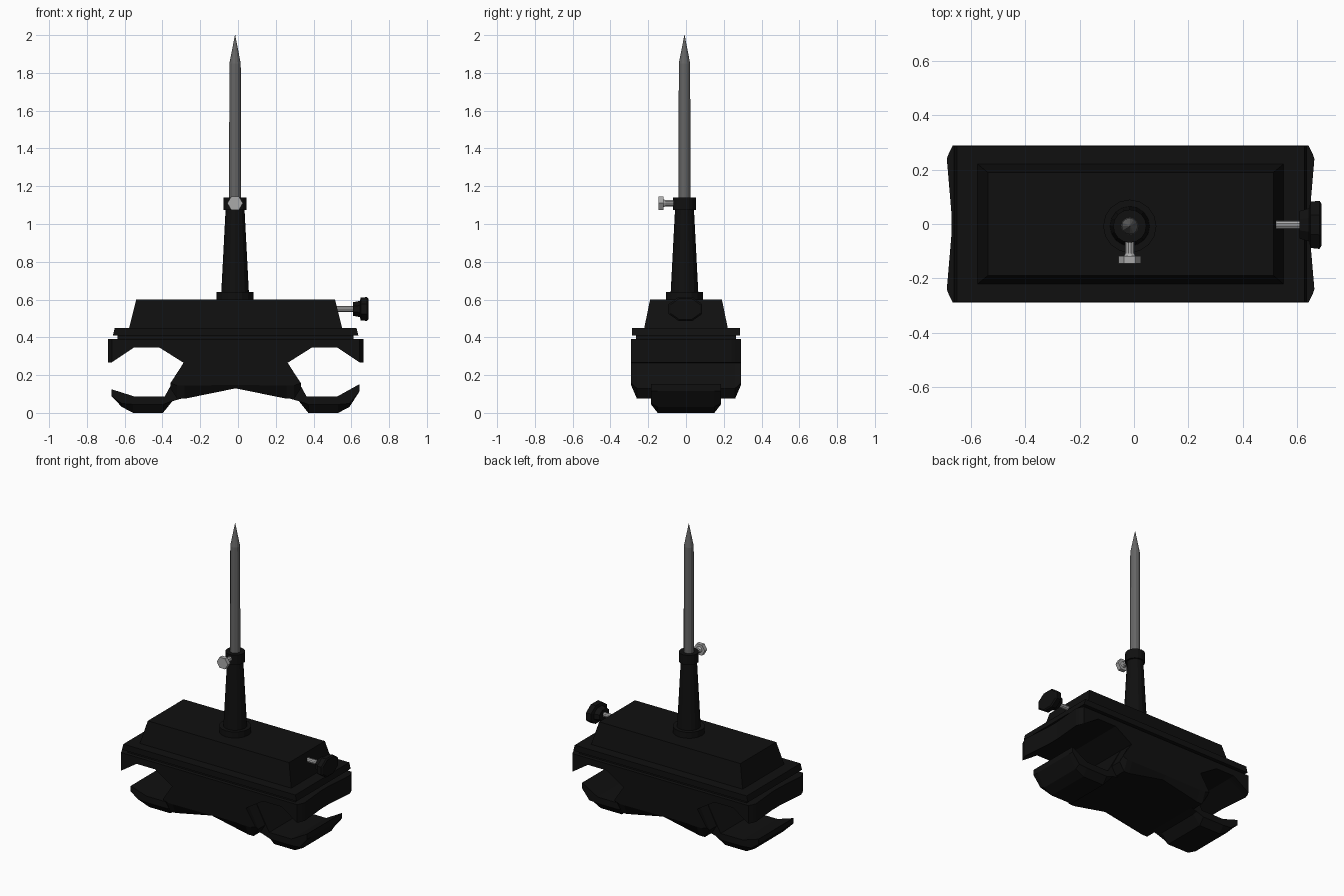
import bpy, bmesh
from math import cos, sin, pi

if "Cube" in bpy.data.objects:
    bpy.data.objects.remove(bpy.data.objects["Cube"])

CX = -0.0125  # centre line of the body


def material(name, v):
    m = bpy.data.materials.new(name)
    m.diffuse_color = (v, v, v, 1)
    m.use_nodes = True
    m.node_tree.nodes["Principled BSDF"].inputs["Base Color"].default_value = m.diffuse_color
    return m


BLACK = material("black", 0.005)
STEEL = material("steel", 0.13)
BRIGHT = material("bright_metal", 0.4)


def loft(name, rings, mat):
    """Skin a list of equal-length closed rings and cap both ends."""
    bm = bmesh.new()
    vs = [[bm.verts.new(p) for p in r] for r in rings]
    n = len(rings[0])
    for a, b in zip(vs, vs[1:]):
        for i in range(n):
            j = (i + 1) % n
            bm.faces.new((a[i], a[j], b[j], b[i]))
    bm.faces.new(vs[0])
    bm.faces.new(vs[-1])
    bmesh.ops.recalc_face_normals(bm, faces=bm.faces)
    me = bpy.data.meshes.new(name)
    bm.to_mesh(me)
    bm.free()
    ob = bpy.data.objects.new(name, me)
    bpy.context.collection.objects.link(ob)
    me.materials.append(mat)
    return ob


def turned(name, axis, centre, stations, sides, mat, squash=1.0, phase=0.0):
    """Rings of (position along axis, radius) around an axis."""
    cx, cy, cz = centre
    rings = []
    for t, r in stations:
        ring = []
        for i in range(sides):
            a = 2 * pi * i / sides + phase
            u, v = r * cos(a), r * squash * sin(a)
            ring.append({'X': (t, cy + u, cz + v),
                         'Y': (cx + u, t, cz + v),
                         'Z': (cx + u, cy + v, t)}[axis])
        rings.append(ring)
    return loft(name, rings, mat)


def stacked(name, levels, mat):
    """Rectangles of (z, half x, half y) lofted upward."""
    loft(name, [[(CX + sx * hx, sy * hy, z) for sx, sy in
                 ((-1, -1), (1, -1), (1, 1), (-1, 1))] for z, hx, hy in levels], mat)


# Main body: mirrored jaw profile, layered through the depth
def body_ring(y, end, lift):
    half = [(end, 0.39), (end, 0.268), (0.54, 0.345), (0.402, 0.345),
            (0.275, 0.265), (0.345, 0.13 + lift * 0.4), (0.31, 0.075 + lift),
            (0.27, 0.075 + lift)]
    pts = half + [(0, 0.13 + lift * 0.25)] + [(-x, z) for x, z in reversed(half)]
    return [(CX + x, y, z) for x, z in pts]


layers = [(0.29, 0.655, 0.07), (0.26, 0.67, 0.0), (0.24, 0.677, 0.0), (0.04, 0.66, 0.0)]
rings = [body_ring(-y, e, l) for y, e, l in layers]
rings += [body_ring(y, e, l) for y, e, l in reversed(layers)]
loft("clamp_body", rings, BLACK)

# Lower hooks on both ends
for side, tip, name in ((-1, 0.0, "left_hook"), (1, 0.028, "right_hook")):
    def hook_ring(y, up):
        pts = [(0.2, 0.265), (0.277, 0.265), (0.375, 0.088), (0.54, 0.088),
               (0.657, 0.125 + tip), (0.657, 0.088 + tip), (0.603, 0.032 + up * 0.4),
               (0.543, up), (0.385, up), (0.335, 0.062), (0.2, 0.1)]
        return [(CX + side * x, y, z) for x, z in pts]
    loft(name, [hook_ring(-0.185, 0.045), hook_ring(-0.15, 0),
                hook_ring(0.15, 0), hook_ring(0.185, 0.045)], BLACK)

# Neck, slab and tapered housing above the body
stacked("seam", [(0.38, 0.625, 0.265), (0.415, 0.625, 0.265)], BLACK)
stacked("slab", [(0.41, 0.65, 0.287), (0.45, 0.64, 0.287)], BLACK)
stacked("housing", [(0.445, 0.565, 0.222), (0.6, 0.526, 0.19)], BLACK)

# Column, collar and pointed rod
axis = (-0.0155, -0.008, 0)
turned("column", 'Z', axis, [(0.59, 0.098), (0.64, 0.098), (0.64, 0.073), (1.08, 0.05)], 16, BLACK)
turned("collar", 'Z', axis, [(1.075, 0.061), (1.14, 0.061)], 16, BLACK)
turned("rod", 'Z', axis, [(1.1, 0.032), (1.85, 0.03), (2.0, 0.0008)], 12, STEEL)

# Hex bolt on the front of the collar
bolt = (-0.0155, 0, 1.11)
turned("bolt_shaft", 'Y', bolt, [(-0.12, 0.022), (-0.108, 0.017), (-0.04, 0.017)], 10, BRIGHT)
turned("bolt_head", 'Y', bolt, [(-0.145, 0.041), (-0.118, 0.041)], 6, BRIGHT)

# Side screw with an oval knob
knob = (0, -0.003, 0.55)
turned("knob_shaft", 'X', knob, [(0.5, 0.016), (0.63, 0.016)], 10, BRIGHT)
turned("knob", 'X', knob, [(0.61, 0.055), (0.645, 0.066), (0.65, 0.092),
                           (0.683, 0.096), (0.69, 0.085)], 8, BLACK, 0.71, pi / 8)
